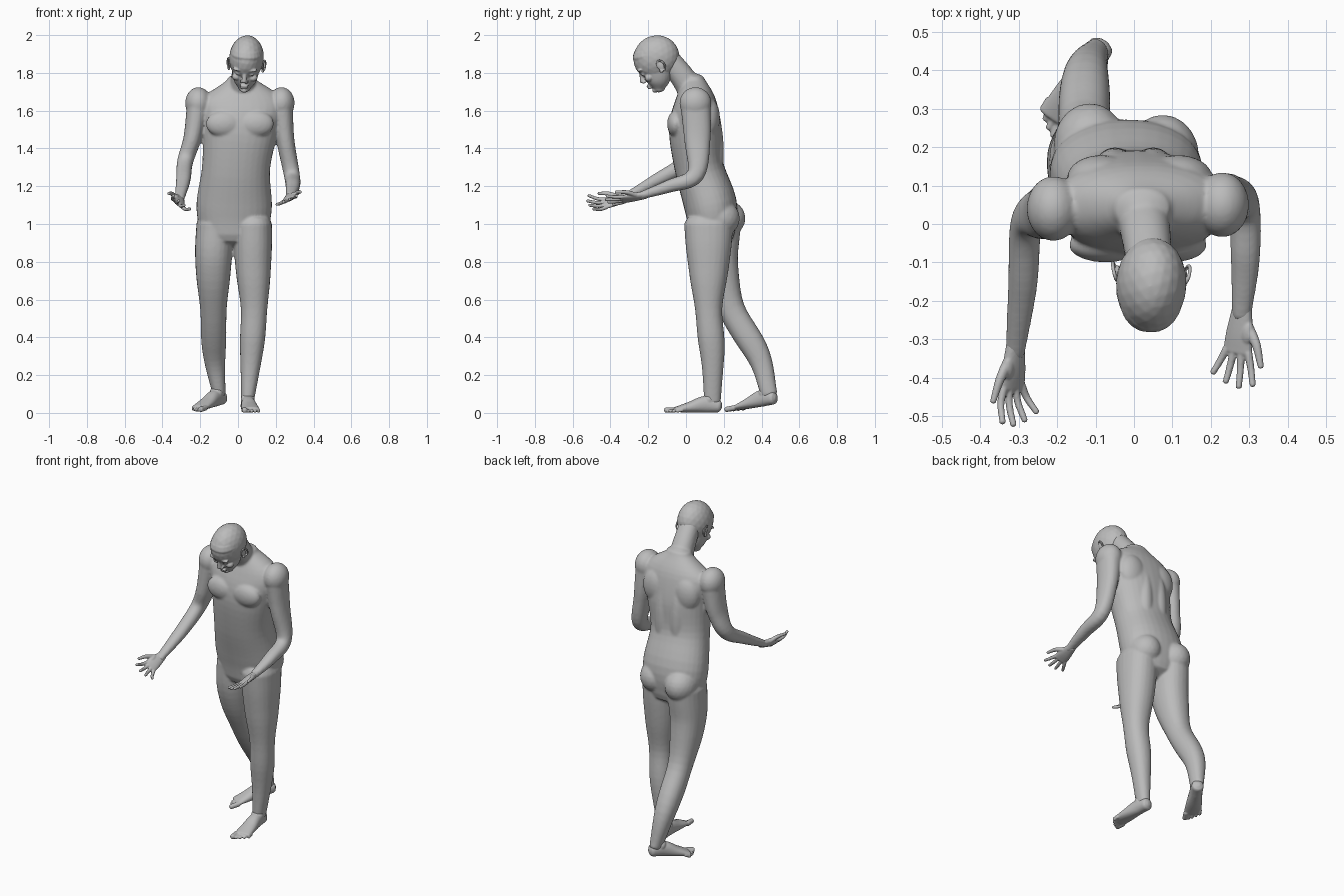
import bpy
import bmesh
import math
from mathutils import Matrix, Vector

default_cube = bpy.data.objects.get("Cube")
if default_cube:
    bpy.data.objects.remove(default_cube)

SIDES = (("left", 1), ("right", -1))
UPRIGHT = Matrix.Identity(4)

grey = (.5, .5, .5, 1)
skin = bpy.data.materials.new("plain grey skin")
skin.use_nodes = True
skin.diffuse_color = grey
skin.node_tree.nodes["Principled BSDF"].inputs["Base Color"].default_value = grey


def along(points, fraction):
    """Point on a smooth curve through the given points, at a fraction of its length."""
    knots = [Vector(point) for point in points]
    last = len(knots) - 1
    index = min(int(fraction * last), last - 1)
    local = fraction * last - index
    start, end = knots[index], knots[index + 1]
    before = knots[index - 1] if index else start * 2 - end
    after = knots[index + 2] if index + 2 <= last else end * 2 - start
    leave, arrive = (end - before) / 2, (after - start) / 2
    blend = local * local * (3 - 2 * local)
    bend = leave * (1 - local) - arrive * local
    return start.lerp(end, blend) + bend * local * (1 - local)


def tube(mesh, path, widths, depths, pose=UPRIGHT, squareness=2.2, steps=24, sides=24):
    """Loft elliptical sections along a path, with rounded ends."""
    def radius(values, fraction):
        return along([(value, 0) for value in values], fraction).x

    def rounded(value):
        return math.copysign(abs(value) ** (2 / squareness), value)

    rings = []
    for step in range(-2, steps + 3):
        fraction = min(max(step / steps, 0), 1)
        centre = along(path, fraction)
        ahead = along(path, min(fraction + .01, 1))
        behind = along(path, max(fraction - .01, 0))
        forward = (ahead - behind).normalized()
        across = (Vector((1, 0, 0)) - forward * forward.x).normalized()
        upward = forward.cross(across)
        width, depth = radius(widths, fraction), radius(depths, fraction)
        # steps beyond either end shrink into a dome
        beyond = (step - fraction * steps) / 2
        shrink = math.sqrt(1 - .9 * beyond * beyond)
        centre += forward * beyond * min(width, depth) * .6
        ring = []
        for side in range(sides):
            angle = math.tau * side / sides
            offset = (across * width * rounded(math.cos(angle))
                      + upward * depth * rounded(math.sin(angle)))
            ring.append(mesh.verts.new(pose @ (centre + offset * shrink)))
        rings.append(ring)
    for ring, following in zip(rings, rings[1:]):
        for side in range(sides):
            other = (side + 1) % sides
            mesh.faces.new((ring[side], ring[other], following[other], following[side]))
    mesh.faces.new(reversed(rings[0]))
    mesh.faces.new(rings[-1])


def blob(mesh, centre, radii, pose=UPRIGHT):
    shape = pose @ Matrix.Translation(centre) @ Matrix.Diagonal((*radii, 1))
    bmesh.ops.create_icosphere(mesh, subdivisions=3, radius=1, matrix=shape)


def finish(mesh, name, detail, softness=2):
    """Fuse the overlapping forms into one smooth skin."""
    data = bpy.data.meshes.new(name)
    mesh.to_mesh(data)
    mesh.free()
    data.materials.append(skin)
    part = bpy.data.objects.new(name, data)
    bpy.context.collection.objects.link(part)
    fuse = part.modifiers.new("fuse", 'REMESH')
    fuse.mode = 'VOXEL'
    fuse.voxel_size = detail
    fuse.use_smooth_shade = True
    soften = part.modifiers.new("soften", 'SMOOTH')
    soften.iterations = softness


def place(location, yaw, pitch, roll):
    pose = Matrix.Translation(location)
    for axis, degrees in (('Z', yaw), ('X', pitch), ('Y', roll)):
        pose = pose @ Matrix.Rotation(math.radians(degrees), 4, axis)
    return pose


# Torso and neck
body = bmesh.new()
torso_path = [(-.02, .14, .95), (-.02, .13, 1.1), (-.01, .07, 1.3),
              (.01, .05, 1.5), (.02, .05, 1.65), (.02, .04, 1.76)]
tube(body, torso_path, widths=(.18, .2, .18, .2, .22, .08),
     depths=(.12, .14, .13, .14, .11, .06), sides=32)
tube(body, [(.02, .03, 1.7), (.03, -.02, 1.78), (.04, -.1, 1.88)], (.07, .06), (.07, .06))

# Chest, back and seat muscles
for name, side in SIDES:
    blob(body, (.01 + side * .085, -.055, 1.53), (.095, .045, .07))
    blob(body, (side * .05, .15, 1.38), (.05, .05, .22))
    blob(body, (.015 + side * .1, .12, 1.56), (.09, .06, .11))
    blob(body, (-.02 + side * .095, .19 - side * .015, 1.03), (.095, .11, .1))

# Standing leg and trailing leg share the same muscle profile
standing_leg = [(.08, .12, 1), (.08, .12, .8), (.085, .12, .55), (.07, .14, .3), (.05, .14, .06)]
trailing_leg = [(-.12, .16, 1), (-.13, .165, .8), (-.13, .24, .55), (-.125, .385, .3), (-.1, .44, .1)]
for path in (standing_leg, trailing_leg):
    tube(body, path, widths=(.1, .1, .09, .07, .066, .05, .034),
         depths=(.13, .12, .1, .072, .07, .055, .044))

# Arms with shoulder caps
left_arm = [(.23, .05, 1.64), (.25, .06, 1.45), (.285, .05, 1.26), (.29, -.09, 1.2), (.28, -.24, 1.15)]
right_arm = [(-.21, .04, 1.64), (-.24, .03, 1.46), (-.28, 0, 1.33), (-.29, -.16, 1.23), (-.31, -.34, 1.13)]
for path in (left_arm, right_arm):
    tube(body, path, widths=(.06, .048, .042, .038, .025), depths=(.08, .07, .046, .034, .02))
    blob(body, path[0], (.07, .085, .085))
finish(body, "body", detail=.0075, softness=5)

# Head, pitched forward
head = bmesh.new()
head_pose = place((.045, -.157, 1.88), yaw=-5, pitch=30, roll=5)
blob(head, (0, 0, 0), (.092, .124, .118), head_pose)
tube(head, [(0, -.07, -.15), (0, -.05, -.11), (0, -.02, -.04), (0, 0, .03)],
     widths=(.03, .06, .076, .086), depths=(.03, .063, .092, .115), pose=head_pose)

# Nose, lips and chin
tube(head, [(0, -.11, -.03), (0, -.125, -.073)], (.009, .015), (.01, .016), head_pose)
for height in (-.107, -.12):
    blob(head, (0, -.11, height), (.023, .012, .007), head_pose)
blob(head, (0, -.09, -.145), (.02, .018, .014), head_pose)

# Brows, eyelids, cheeks and nostrils
for name, side in SIDES:
    blob(head, (side * .034, -.104, -.012), (.032, .016, .009), head_pose)
    blob(head, (side * .033, -.1, -.04), (.017, .012, .009), head_pose)
    blob(head, (side * .044, -.083, -.07), (.024, .024, .02), head_pose)
    blob(head, (side * .013, -.12, -.078), (.009, .012, .008), head_pose)
finish(head, "head", detail=.0045, softness=3)

# Ears: a curled rim around a bowl
for name, side in SIDES:
    ear = bmesh.new()
    angles = [math.radians(degrees) for degrees in range(-90, 181, 30)]
    rim = [(side * (.094 + .007 * math.cos(angle)), .008 + .019 * math.cos(angle),
            -.045 + .03 * math.sin(angle)) for angle in angles]
    tube(ear, rim, (.005, .005), (.005, .005), head_pose, sides=10)
    blob(ear, (side * .087, .004, -.045), (.008, .018, .027), head_pose)
    blob(ear, (side * .09, -.006, -.07), (.007, .009, .01), head_pose)
    finish(ear, name + "_ear", detail=.003)


def build_hand(name, side, pose, curl):
    """Open hand, palm up, thumb on the outside."""
    hand = bmesh.new()
    tube(hand, [(0, .02, 0), (0, -.05, 0), (0, -.1, 0)], (.026, .037, .041), (.019, .017, .012), pose)
    blob(hand, (side * .024, -.045, .005), (.018, .032, .014), pose)
    for finger, length in enumerate((.08, .092, .085, .067)):
        root = side * (.031 - finger * .021)
        path = [(root * (1 + .85 * reach), -.098 - length * reach, curl * reach * reach)
                for reach in (0, .5, 1)]
        tube(hand, path, (.0105, .008), (.0105, .008), pose, sides=12)
    thumb = [(side * .022, -.03, 0), (side * .055, -.07, .01), (side * .077, -.125, .014)]
    tube(hand, thumb, (.015, .012, .008), (.013, .011, .008), pose, sides=12)
    finish(hand, name, detail=.0035)


build_hand("left_hand", 1, place((.28, -.235, 1.15), yaw=-6, pitch=11, roll=-24), curl=.01)
build_hand("right_hand", -1, place((-.31, -.33, 1.135), yaw=-4, pitch=15, roll=42), curl=.035)


def build_foot(name, side, pose):
    """Bare foot, big toe on the inner side."""
    foot = bmesh.new()
    tube(foot, [(0, .03, .037), (0, -.04, .045), (0, -.12, .03), (0, -.195, .018)],
         widths=(.034, .037, .045, .049), depths=(.035, .044, .029, .014), pose=pose)
    blob(foot, (0, -.02, .07), (.038, .03, .035), pose)
    for toe in range(5):
        thickness = .009 if toe else .0145
        across, root = side * (toe * .0195 - .036), toe * toe * .002 - .195
        tip = root - .05 + toe * .005
        tube(foot, [(across, root, .016), (across, tip, thickness)],
             (thickness, thickness), (thickness, thickness), pose, sides=12)
    finish(foot, name, detail=.0045)


build_foot("left_foot", 1, place((.05, .14, 0), yaw=5, pitch=0, roll=0))
build_foot("right_foot", -1, place((-.1, .44, .038), yaw=-32, pitch=8, roll=0))
